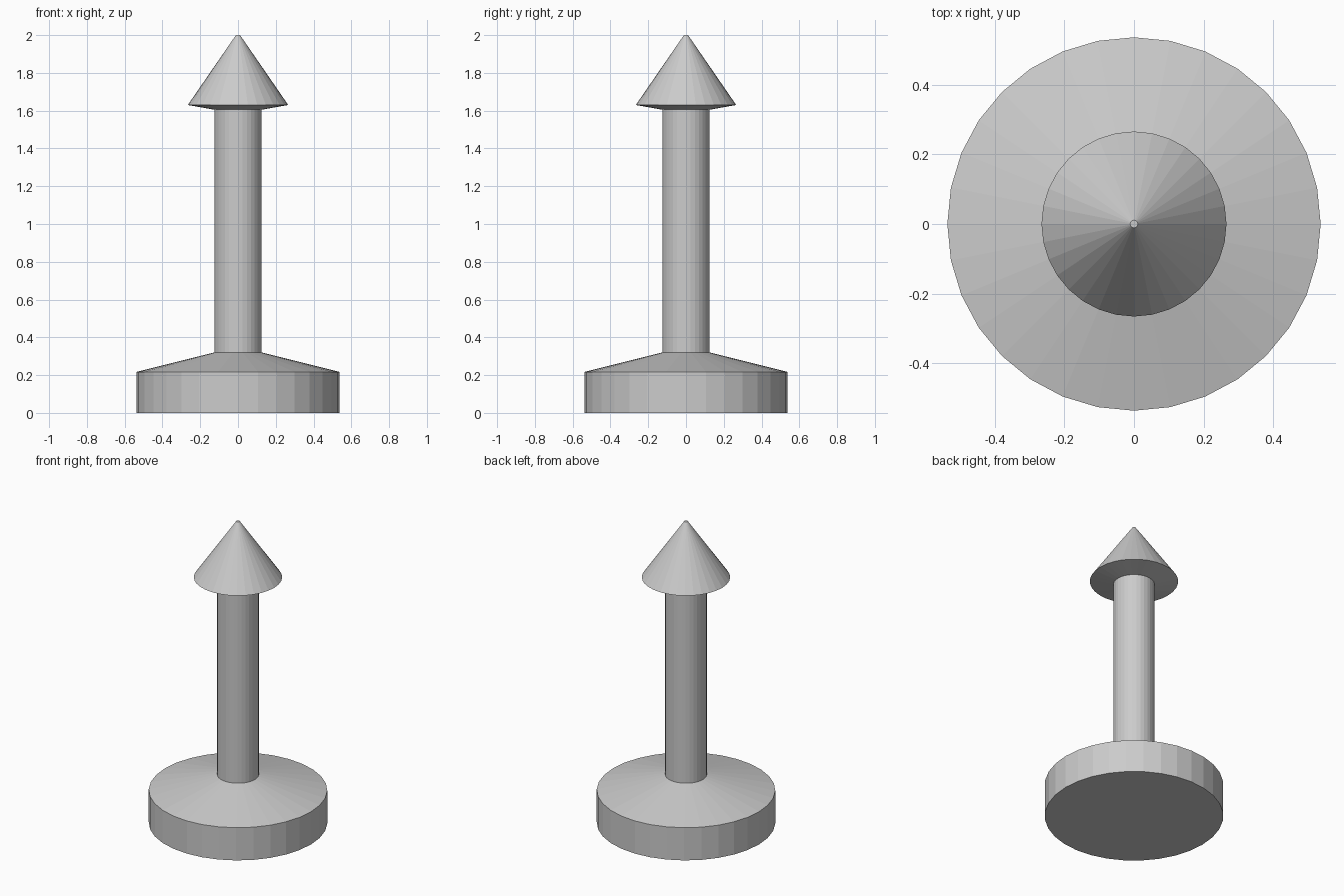
import bpy
import bmesh
from math import cos, sin, tau

if "Cube" in bpy.data.objects:
    bpy.data.objects.remove(bpy.data.objects["Cube"])

SIDES = 32

# Turned profile: (radius, height) from the foot up to the blunt tip
PROFILE = [
    (0.537, 0.0), (0.537, 0.217),   # base disc
    (0.125, 0.32), (0.125, 1.605),  # sloped shoulder and shaft
    (0.266, 1.63), (0.011, 2.0),    # undercut rim and cone head
]


def lathe(name, profile, sides):
    bm = bmesh.new()
    rings = [[bm.verts.new((r * cos(tau * i / sides), r * sin(tau * i / sides), z))
              for i in range(sides)] for r, z in profile]
    for low, high in zip(rings, rings[1:]):
        for i in range(sides):
            j = (i + 1) % sides
            bm.faces.new((low[i], low[j], high[j], high[i]))
    # Closed foot and tip
    bm.faces.new(rings[0][::-1])
    bm.faces.new(rings[-1])
    mesh = bpy.data.meshes.new(name)
    bm.to_mesh(mesh)
    bm.free()
    obj = bpy.data.objects.new(name, mesh)
    bpy.context.collection.objects.link(obj)
    return obj


# One continuous turned piece, flat shaded
lathe("pointed_post", PROFILE, SIDES)
